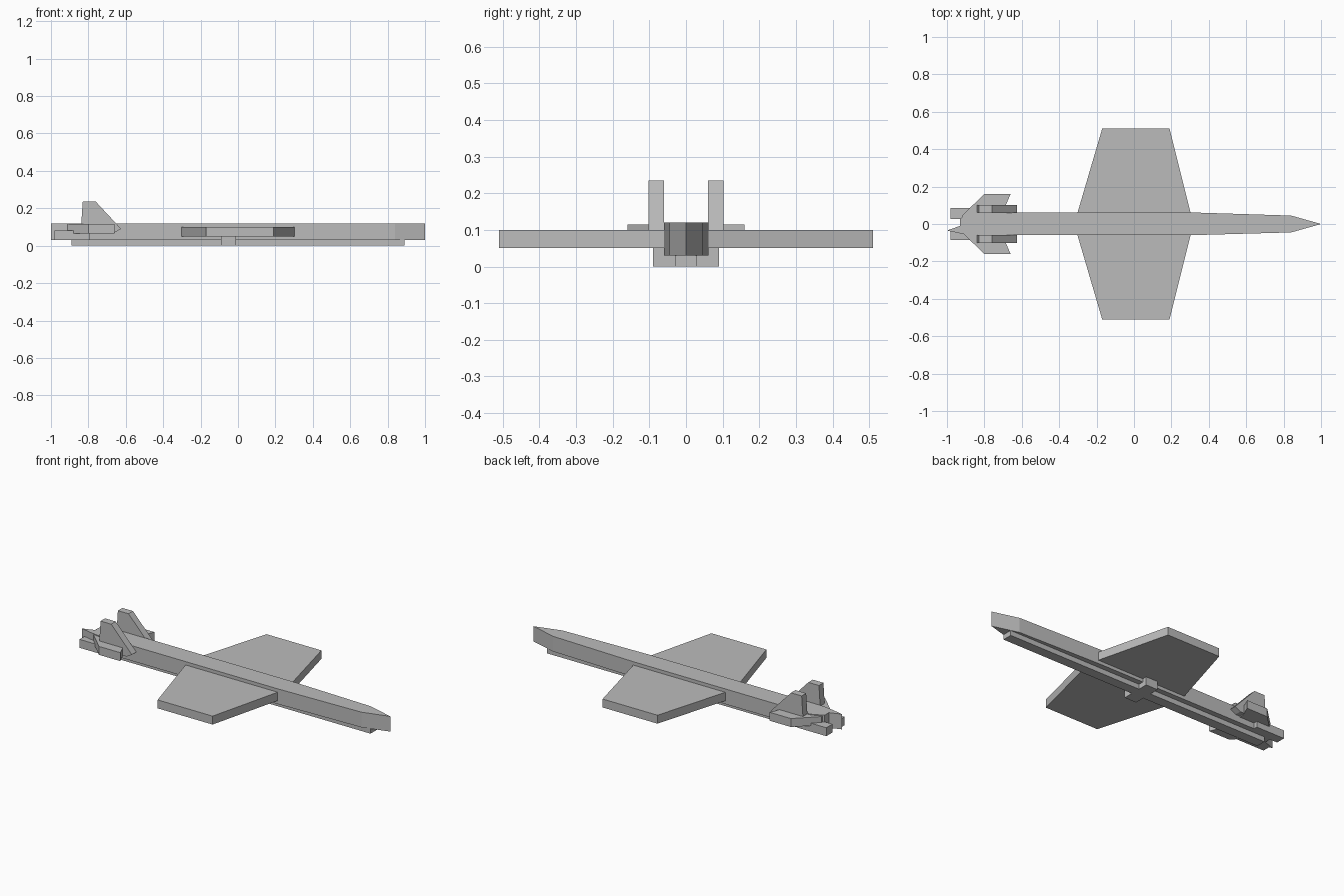
import bpy
import bmesh

cube = bpy.data.objects.get("Cube")
if cube:
    bpy.data.objects.remove(cube)

grey = bpy.data.materials.new("plain grey")
grey.use_nodes = True
GREY = (0.5, 0.5, 0.5, 1)
grey.diffuse_color = GREY
grey.node_tree.nodes["Principled BSDF"].inputs["Base Color"].default_value = GREY


def slab(name, outline, low, high, upright=False):
    """Extrude an outline: in plan along z, or in side profile along y."""
    bm = bmesh.new()
    verts = [bm.verts.new((a, low, b) if upright else (a, b, low)) for a, b in outline]
    face = bm.faces.new(verts)
    moved = bmesh.ops.extrude_face_region(bm, geom=[face])["geom"]
    shift = (0, high - low, 0) if upright else (0, 0, high - low)
    bmesh.ops.translate(bm, vec=shift, verts=[v for v in moved if isinstance(v, bmesh.types.BMVert)])
    bmesh.ops.recalc_face_normals(bm, faces=bm.faces)
    mesh = bpy.data.meshes.new(name)
    bm.to_mesh(mesh)
    bm.free()
    mesh.materials.append(grey)
    obj = bpy.data.objects.new(name, mesh)
    bpy.context.collection.objects.link(obj)
    return obj


def rect(x0, x1, y0, y1):
    return [(x0, y0), (x1, y0), (x1, y1), (x0, y1)]


# Fuselage with a pointed nose and a narrow notched tail
slab("fuselage", [(1, 0), (0.84, 0.045), (0.3, 0.062), (-0.86, 0.062), (-0.93, 0.03),
                  (-0.93, -0.01), (-1, -0.035), (-0.93, -0.05), (-0.86, -0.06),
                  (0.3, -0.06), (0.84, -0.045)], 0.03, 0.12)

# Belly rail and cross block
slab("belly_rail", rect(-0.89, 0.89, -0.03, 0.03), 0, 0.032)
slab("cross_block", rect(-0.09, -0.01, -0.09, 0.09), 0, 0.05)

# Paired parts on each side
for side, s in (("left", 1), ("right", -1)):
    def plan(points):
        return [(x, y * s) for x, y in points]

    slab(side + "_wing", plan([(-0.305, 0.05), (-0.17, 0.51), (0.19, 0.51), (0.305, 0.05)]), 0.05, 0.1)
    slab(side + "_tailplane", plan([(-0.92, 0.03), (-0.92, 0.045), (-0.8, 0.16), (-0.66, 0.16),
                                    (-0.69, 0.09), (-0.69, 0.03)]), 0.065, 0.115)
    slab(side + "_exhaust", plan(rect(-0.98, -0.79, 0.028, 0.085)), 0.03, 0.08)
    slab(side + "_fin", [(-0.84, 0.09), (-0.83, 0.235), (-0.76, 0.235), (-0.625, 0.09),
                         (-0.66, 0.07), (-0.84, 0.07)], 0.06 * s, 0.102 * s, upright=True)
